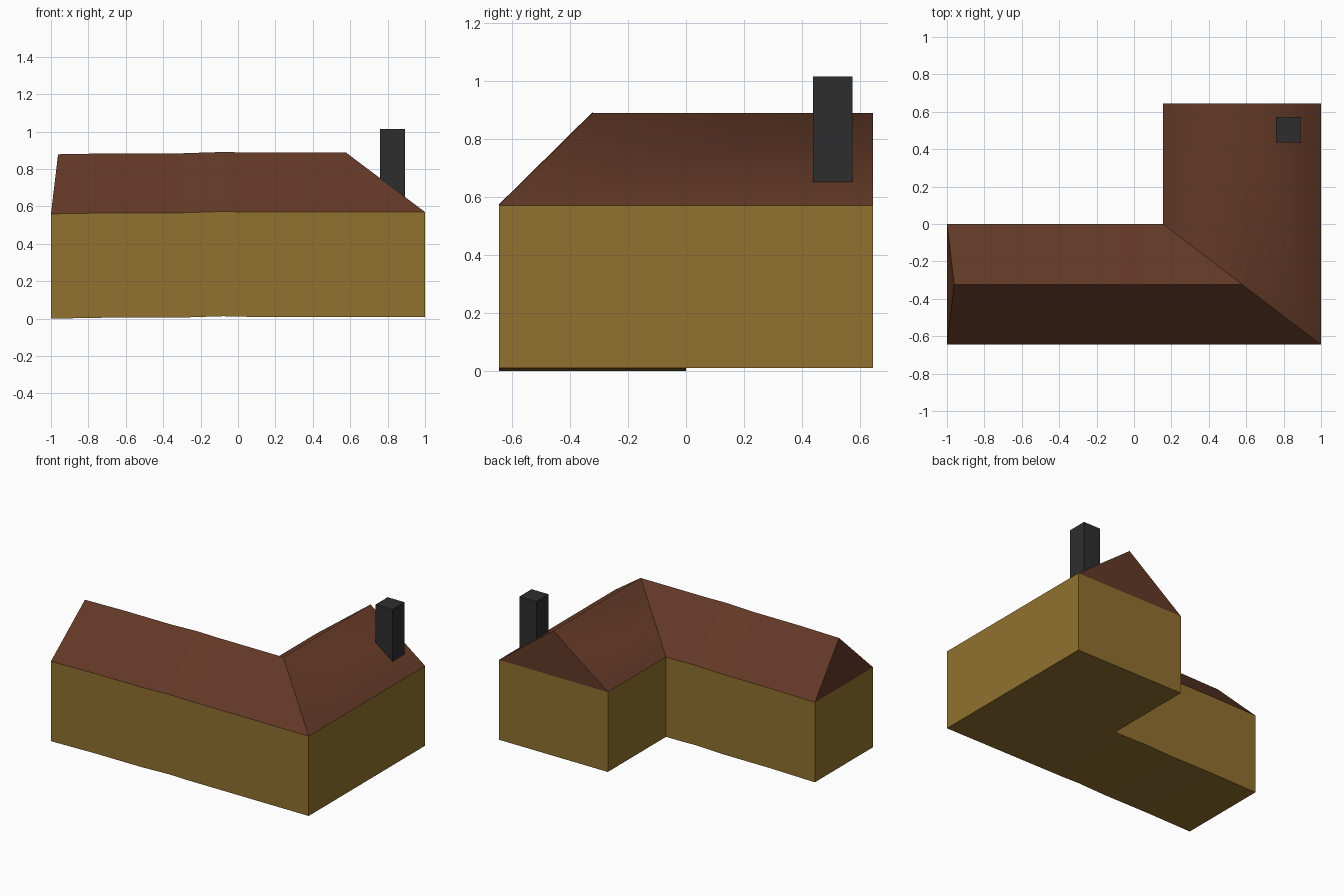
import bpy, bmesh

if "Cube" in bpy.data.objects:
    bpy.data.objects.remove(bpy.data.objects["Cube"])

Y = 0.645            # half depth of the plan
XI = 0.155           # inner corner of the L
BASE, EAVE, RIDGE = 0.01, 0.57, 0.888
# slight sag along the long wing: (x, height offset)
SAG = [(-1.0, -0.01), (-0.66, -0.004), (-0.3, -0.004), (-0.08, 0.003), (0.05, 0.0)]


def material(name, rgb):
    m = bpy.data.materials.new(name)
    m.diffuse_color = (*rgb, 1)
    m.use_nodes = True
    m.node_tree.nodes["Principled BSDF"].inputs["Base Color"].default_value = m.diffuse_color
    return m


def sag(x):
    for (x0, z0), (x1, z1) in zip(SAG, SAG[1:]):
        if x <= x1:
            return z0 + (z1 - z0) * (x - x0) / (x1 - x0)
    return 0.0


def cut(bm, xs):
    for x in xs:
        bmesh.ops.bisect_plane(bm, geom=bm.verts[:] + bm.edges[:] + bm.faces[:],
                               plane_co=(x, 0, 0), plane_no=(1, 0, 0), dist=1e-5)


def finish(bm, name, mat, bend=True):
    if bend:
        for v in bm.verts:
            v.co.z += sag(v.co.x)
    me = bpy.data.meshes.new(name)
    bm.normal_update()
    bm.to_mesh(me)
    bm.free()
    me.materials.append(mat)
    ob = bpy.data.objects.new(name, me)
    bpy.context.collection.objects.link(ob)
    return ob


wall_mat = material("ochre wall", (0.285, 0.166, 0.028))
roof_mat = material("brown roof", (0.125, 0.041, 0.020))
chimney_mat = material("dark grey chimney", (0.027, 0.027, 0.027))
stations = [x for x, _ in SAG[1:]]

# walls and floor: L-shaped plan, extruded up and left open under the roof
plan = [(-1, -Y), (1, -Y), (1, Y), (XI, Y), (XI, 0), (-1, 0)]
bm = bmesh.new()
bottom = [bm.verts.new((x, y, BASE)) for x, y in plan]
top = [bm.verts.new((x, y, EAVE)) for x, y in plan]
bm.faces.new(bottom[::-1])
for i in range(6):
    j = (i + 1) % 6
    bm.faces.new((bottom[i], bottom[j], top[j], top[i]))
cut(bm, stations + [XI])
finish(bm, "walls", wall_mat)

# roof: two ridges meeting over the corner, steep hip on the left, gable at the back
bm = bmesh.new()
fl, fr, br, bi, inner, bl = [bm.verts.new((x, y, EAVE)) for x, y in plan]
xr = (1 + XI) / 2
left_r = bm.verts.new((-0.962, -Y / 2, RIDGE))
corner_r = bm.verts.new((xr, -Y / 2, RIDGE))
back_r = bm.verts.new((xr, Y, RIDGE))
bm.faces.new((fl, fr, corner_r, left_r))
bm.faces.new((inner, bl, left_r, corner_r))
bm.faces.new((bl, fl, left_r))
bm.faces.new((br, bi, back_r))
# back wing slopes are shaded smooth over their ridge
for f in (bm.faces.new((fr, br, back_r, corner_r)), bm.faces.new((bi, inner, corner_r, back_r))):
    f.smooth = True
cut(bm, stations)
finish(bm, "roof", roof_mat)

# chimney
bm = bmesh.new()
bmesh.ops.create_cube(bm, size=1)
bmesh.ops.scale(bm, vec=(0.132, 0.136, 0.37), verts=bm.verts)
bmesh.ops.translate(bm, vec=(0.826, 0.505, 0.83), verts=bm.verts)
finish(bm, "chimney", chimney_mat, bend=False)
